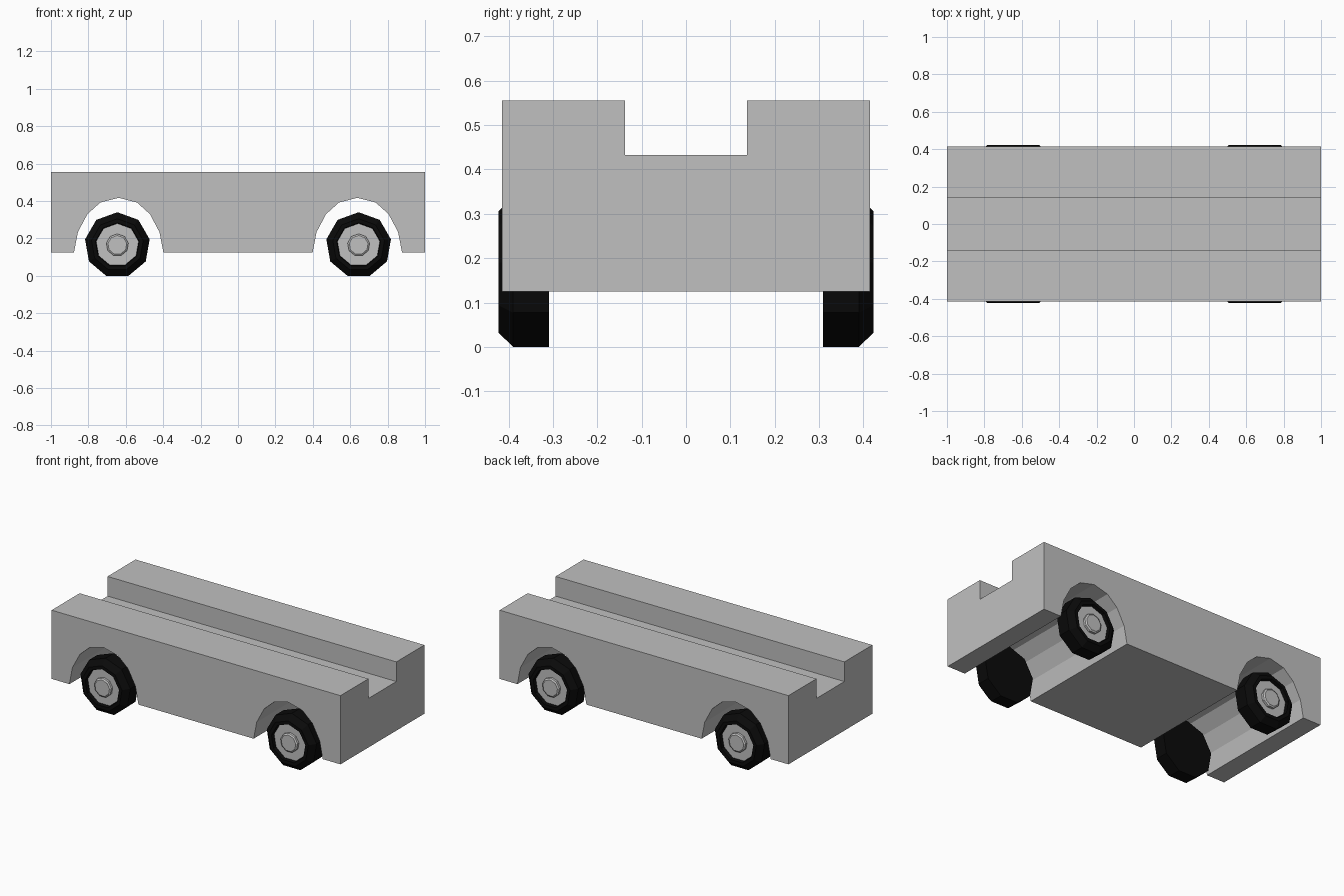
import bpy, bmesh, math
from mathutils import Vector

if "Cube" in bpy.data.objects:
    bpy.data.objects.remove(bpy.data.objects["Cube"])


def material(name, c):
    m = bpy.data.materials.new(name)
    m.diffuse_color = (c, c, c, 1)
    m.use_nodes = True
    m.node_tree.nodes["Principled BSDF"].inputs["Base Color"].default_value = m.diffuse_color
    return m


grey = material("light grey", 0.53)
black = material("tyre black", 0.003)


def finish(bm, name, mat):
    bmesh.ops.recalc_face_normals(bm, faces=bm.faces)
    me = bpy.data.meshes.new(name)
    bm.to_mesh(me)
    bm.free()
    me.materials.append(mat)
    ob = bpy.data.objects.new(name, me)
    bpy.context.collection.objects.link(ob)
    return ob


def prism(name, pts, offset, mat):
    """Closed outline of 3D points, extruded along offset."""
    bm = bmesh.new()
    f = bm.faces.new([bm.verts.new(p) for p in pts])
    new = bmesh.ops.extrude_face_region(bm, geom=[f], use_keep_orig=True)["geom"]
    bmesh.ops.translate(bm, vec=Vector(offset),
                        verts=[v for v in new if isinstance(v, bmesh.types.BMVert)])
    return finish(bm, name, mat)


def lathe(name, profile, cx, cz, side, mat, n=9):
    """Spin (y, radius) pairs about the wheel axis, one corner pointing up."""
    bm = bmesh.new()
    rings = []
    for y, r in profile:
        if r == 0:
            rings.append([bm.verts.new((cx, side * y, cz))] * n)
        else:
            rings.append([bm.verts.new((cx + r * math.sin(2 * math.pi * i / n), side * y,
                                        cz + r * math.cos(2 * math.pi * i / n)))
                          for i in range(n)])
    for a, b in zip(rings, rings[1:]):
        for i in range(n):
            j = (i + 1) % n
            bm.faces.new(list(dict.fromkeys((a[i], a[j], b[j], b[i]))))
    bmesh.ops.dissolve_limit(bm, angle_limit=0.01, verts=bm.verts, edges=bm.edges)
    return finish(bm, name, mat)


# body: side outline with two wheel arches, extruded across the width
half_w, low, high = 0.415, 0.125, 0.555
arch = [(-0.239, low), (-0.218, 0.234), (-0.167, 0.33), (-0.098, 0.392), (0, 0.417),
        (0.098, 0.392), (0.167, 0.33), (0.218, 0.234), (0.239, low)]
outline = [(-1, high), (-1, low)]
for cx in (-0.638, 0.638):
    outline += [(cx + x, z) for x, z in arch]
outline += [(1, low), (1, high)]
body = prism("body", [(x, -half_w, z) for x, z in outline], (0, 2 * half_w, 0), grey)

# lengthwise groove in the top
g = 0.138
cutter = prism("groove_cutter", [(-1.2, -g, 0.432), (-1.2, g, 0.432), (-1.2, g, 0.7),
                                 (-1.2, -g, 0.7)], (2.4, 0, 0), grey)
cutter.hide_render = True
mod = body.modifiers.new("groove", 'BOOLEAN')
mod.operation = 'DIFFERENCE'
mod.solver = 'EXACT'
mod.object = cutter
bpy.context.view_layer.objects.active = body
bpy.ops.object.modifier_apply(modifier=mod.name)
bpy.data.objects.remove(cutter)

# wheels: tyre, recessed hub disc and bevelled cap
R = 0.34 / (1 + math.cos(math.pi / 9))
cz = 0.34 - R
tyre = [(0.309, 0), (0.309, R), (0.39, R), (0.423, R - 0.035), (0.423, 0.119), (0.402, 0.115)]
hub = [(0.402, 0.115), (0.402, 0)]
cap = [(0.402, 0.06), (0.416, 0.06), (0.422, 0.051), (0.422, 0)]
for end, cx in (("left", -0.645), ("right", 0.645)):
    for face, side in (("front", -1), ("back", 1)):
        tag = f"_{face}_{end}"
        lathe("tyre" + tag, tyre, cx, cz, side, black)
        lathe("hub" + tag, hub, cx, cz, side, grey)
        lathe("hub_cap" + tag, cap, cx, cz, side, grey)

# hub discs are open sheets: turn them to face outwards
for ob in bpy.data.objects:
    if ob.name.startswith("hub_") and "cap" not in ob.name:
        out = -1 if "front" in ob.name else 1
        if ob.data.polygons[0].normal.y * out < 0:
            ob.data.flip_normals()
